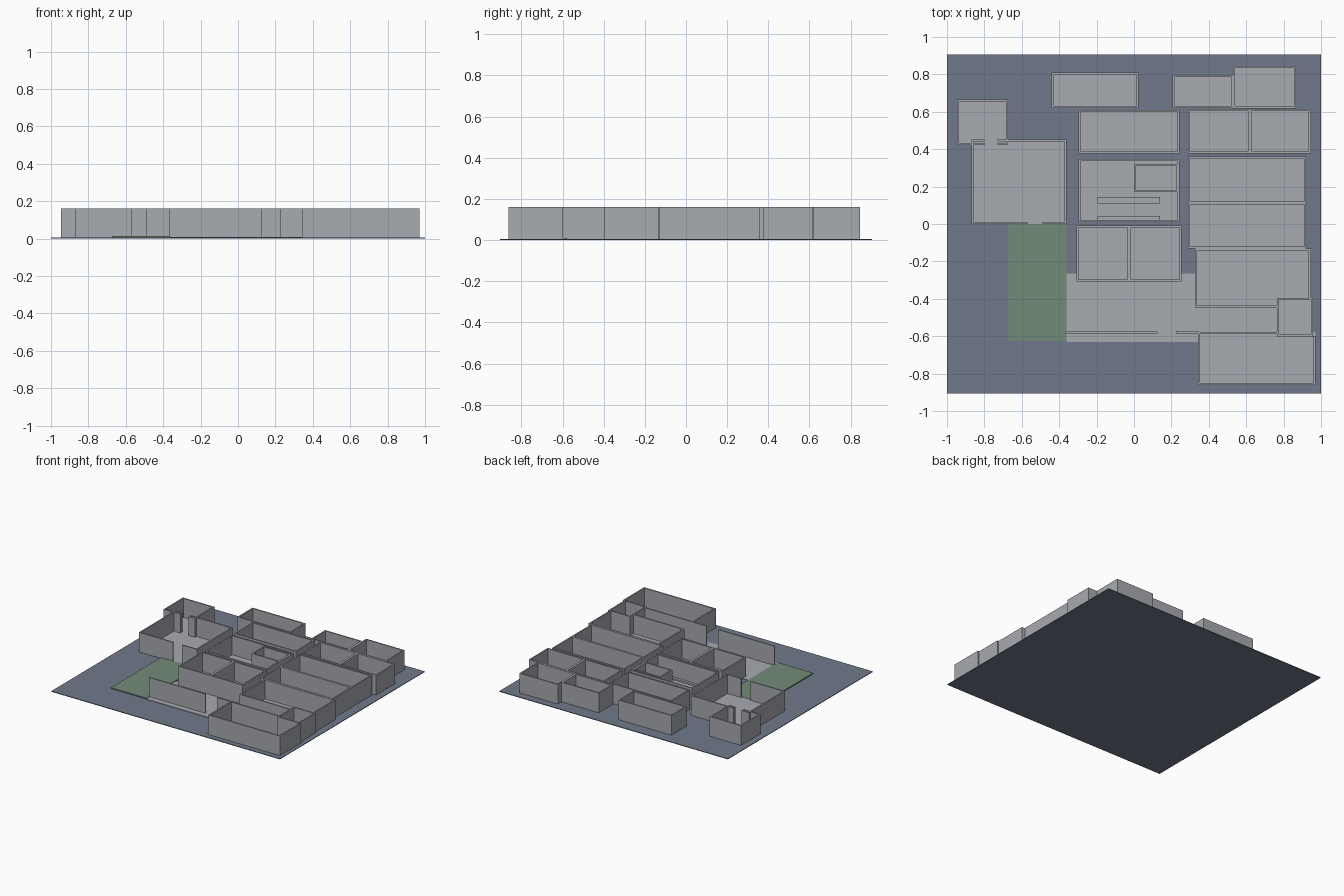
import bpy, bmesh
from mathutils import Matrix

if "Cube" in bpy.data.objects:
    bpy.data.objects.remove(bpy.data.objects["Cube"])

T = 0.011      # wall thickness
TOP = 0.16     # wall top
BASE = 0.005   # slab top


def material(name, rgb):
    m = bpy.data.materials.new(name)
    m.diffuse_color = (*rgb, 1)
    m.use_nodes = True
    m.node_tree.nodes["Principled BSDF"].inputs["Base Color"].default_value = m.diffuse_color
    return m


WALL = material("light grey", (0.39, 0.405, 0.435))
GROUND = material("slate blue", (0.16, 0.195, 0.262))
LAWN = material("muted green", (0.17, 0.26, 0.19))


def boxes(name, mat, items):
    """One object from boxes given as (x0, y0, x1, y1, z0, z1)."""
    bm = bmesh.new()
    for x0, y0, x1, y1, z0, z1 in items:
        centre = ((x0 + x1) / 2, (y0 + y1) / 2, (z0 + z1) / 2)
        size = (x1 - x0, y1 - y0, z1 - z0, 1)
        bmesh.ops.create_cube(bm, size=1, matrix=Matrix.Translation(centre) @ Matrix.Diagonal(size))
    me = bpy.data.meshes.new(name)
    bm.to_mesh(me)
    bm.free()
    me.materials.append(mat)
    bpy.context.collection.objects.link(bpy.data.objects.new(name, me))


def room(name, x0, y0, x1, y1, floor=0.010, north=None, south=None, east=None):
    """Open-topped room; a side may be replaced by a list of wall spans."""
    parts = [(x0, y0, x1, y1, BASE, floor), (x0, y0, x0 + T, y1, BASE, TOP)]
    for a, b in ([(x0, x1)] if north is None else north):
        parts.append((a, y1 - T, b, y1, BASE, TOP))
    for a, b in ([(x0, x1)] if south is None else south):
        parts.append((a, y0, b, y0 + T, BASE, TOP))
    for a, b in ([(y0, y1)] if east is None else east):
        parts.append((x1 - T, a, x1, b, BASE, TOP))
    boxes(name, WALL, parts)


# Ground, lawn and paved lobby
boxes("ground_slab", GROUND, [(-1, -0.905, 1, 0.905, 0, BASE)])
boxes("lawn", LAWN, [(-0.675, -0.625, -0.362, 0, BASE, 0.013)])
boxes("lobby_floor", WALL, [(-0.362, -0.63, 0.35, -0.265, BASE, 0.009),
                            (0.35, -0.59, 0.77, -0.44, BASE, 0.009)])
boxes("lobby_front_wall", WALL, [(-0.37, -0.586, 0.125, -0.576, BASE, TOP),
                                 (0.225, -0.586, 0.35, -0.576, BASE, TOP)])

# West hall and its annex, joined by a doorway
room("west_hall", -0.868, 0, -0.36, 0.452, 0.011,
     north=[(-0.868, -0.80), (-0.73, -0.36)], south=[(-0.868, -0.57), (-0.49, -0.36)])
room("west_annex", -0.947, 0.422, -0.673, 0.665,
     south=[(-0.947, -0.80), (-0.73, -0.673)])

# North row
room("north_room_west", -0.44, 0.62, 0.025, 0.81)
room("north_room_middle", 0.205, 0.62, 0.532, 0.797)
room("north_room_east", 0.53, 0.617, 0.866, 0.845)

# Central block
room("central_room_north", -0.297, 0.377, 0.243, 0.61)
room("central_hall", -0.297, 0.01, 0.243, 0.347)
room("central_closet", 0.0, 0.17, 0.237, 0.322, 0.012)
boxes("central_benches", WALL, [(-0.195, 0.11, 0.14, 0.145, BASE, 0.022),
                                (-0.195, 0.012, 0.14, 0.042, BASE, 0.022)])
room("south_room_west", -0.308, -0.308, -0.025, -0.008)
room("south_room_east", -0.028, -0.308, 0.255, -0.008)

# East block
room("east_room_north_west", 0.288, 0.377, 0.62, 0.615)
room("east_room_north_east", 0.617, 0.377, 0.945, 0.615)
room("east_hall_upper", 0.288, 0.11, 0.92, 0.36)
room("east_hall_lower", 0.288, -0.13, 0.92, 0.115)
room("east_hall_south", 0.327, -0.448, 0.945, -0.132,
     south=[(0.327, 0.77)], east=[(-0.40, -0.132)])
room("east_vestibule", 0.765, -0.603, 0.957, -0.395, 0.012)
room("south_hall", 0.343, -0.862, 0.97, -0.578,
     north=[(0.343, 0.77)], east=[(-0.862, -0.598)])
